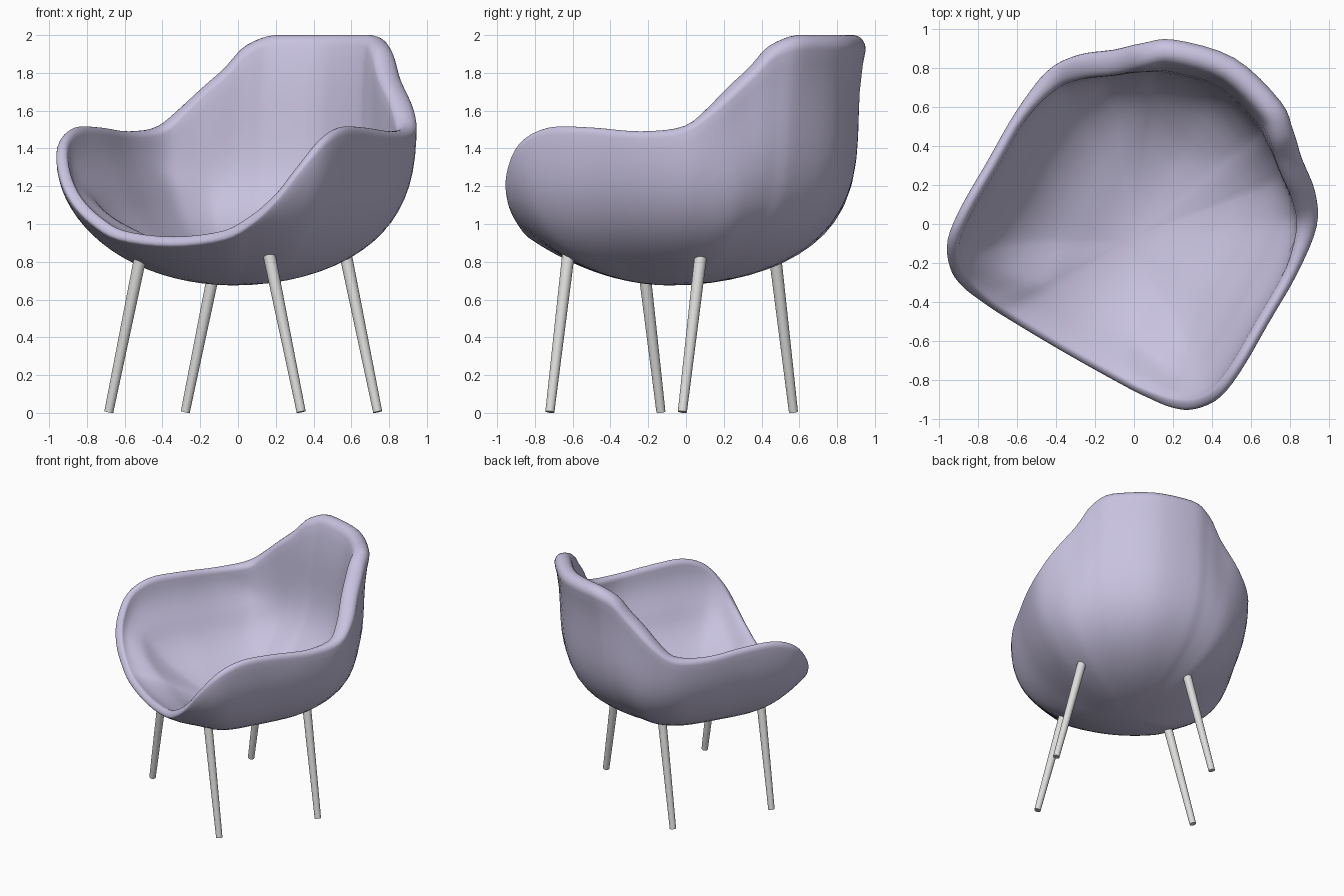
import bpy, bmesh, math
from mathutils import Matrix, Vector

cube = bpy.data.objects.get("Cube")
if cube:
    bpy.data.objects.remove(cube, do_unlink=True)

TURN = Matrix.Rotation(math.radians(-30), 4, 'Z')   # the chair stands turned


def material(name, rgb):
    mat = bpy.data.materials.new(name)
    mat.use_nodes = True
    mat.diffuse_color = (*rgb, 1)
    mat.node_tree.nodes["Principled BSDF"].inputs["Base Color"].default_value = (*rgb, 1)
    return mat


def add_object(name, bm, mat, matrix):
    mesh = bpy.data.meshes.new(name)
    bm.to_mesh(mesh)
    bm.free()
    mesh.materials.append(mat)
    obj = bpy.data.objects.new(name, mesh)
    obj.matrix_world = matrix
    bpy.context.collection.objects.link(obj)
    bpy.ops.object.select_all(action='DESELECT')
    bpy.context.view_layer.objects.active = obj
    obj.select_set(True)
    bpy.ops.object.shade_smooth_by_angle(angle=math.radians(50))
    return obj


def closed_spline(points, steps):
    """Smooth closed curve through the points (Catmull-Rom)."""
    curve, n = [], len(points)
    for i in range(n):
        a, b, c, d = (points[(i + k) % n] for k in (-1, 0, 1, 2))
        for s in range(steps):
            t = s / steps
            curve.append(0.5 * (2 * b + (c - a) * t + (2 * a - 5 * b + 4 * c - d) * t ** 2
                                + (3 * b - a - 3 * c + d) * t ** 3))
    return curve


def ease(x):
    x = min(1, max(0, x))
    return x * x * (3 - 2 * x)


lavender = material("lavender_shell", (0.58, 0.54, 0.74))
pale_grey = material("pale_grey_legs", (0.72, 0.72, 0.71))

# Rim of the shell: half outline from front centre, over the arm, to back centre
half_rim = [Vector(p) for p in (
    (0, -.76, .89), (.33, -.755, .925), (.50, -.745, 1.01), (.63, -.725, 1.13),
    (.73, -.67, 1.28), (.81, -.55, 1.43), (.835, -.36, 1.51), (.835, -.1, 1.51),
    (.835, .2, 1.49), (.80, .46, 1.52), (.705, .61, 1.64), (.56, .725, 1.80),
    (.455, .83, 1.94), (.32, .935, 1.985), (0, 1.01, 1.985))]
mirrored = [Vector((-p.x, p.y, p.z)) for p in reversed(half_rim[1:-1])]
rim = closed_spline(half_rim + mirrored, 4)
count = len(rim)

# Bowl: every rib runs from the bottom centre out and up to the rim
RINGS = 18
bottom = Vector((0, -.08, .675))
bm = bmesh.new()
centre = bm.verts.new(bottom)
rings = []
for i in range(1, RINGS + 1):
    s = (i / RINGS) ** 2
    ring = []
    for p in rim:
        rise = p.z - bottom.z
        fullness = min(3.8, 1 + 1.6 * (max(0, rise - .24) / .59) ** 1.6)
        reach = math.sqrt(1 - (1 - s) ** fullness)
        reach -= .1 * max(0, rise - .83) * math.sin(math.pi * s * s)
        neck = ease(1 - abs(abs(p.x) - .55) / .25) * ease((p.y - .4) / .2)
        reach += .04 * neck * math.sin(math.pi * s)
        ring.append(bm.verts.new((p.x * reach,
                                  bottom.y + (p.y - bottom.y) * reach,
                                  min(1.985, bottom.z + rise * s))))
    rings.append(ring)
for j in range(count):
    k = (j + 1) % count
    bm.faces.new((centre, rings[0][k], rings[0][j]))
    for inner, outer in zip(rings, rings[1:]):
        bm.faces.new((inner[j], inner[k], outer[k], outer[j]))

shell = add_object("seat_shell", bm, lavender, TURN @ Matrix.Translation((.02, 0, 0)))

# Padding: thick at the back and low on the arms, thin at the arm rim and front lip
padding = shell.vertex_groups.new(name="padding")
for v in shell.data.vertices:
    s = (((v.index - 1) // count + 1) / RINGS) ** 2
    arm = ease(abs(v.co.x) / .5)
    seat = .45 + (.4 + .25 * arm) * ease((1 - s) / .6)
    back = .45 + .55 * ease((v.co.y - .1) / .6)
    padding.add([v.index], max(seat, back), 'REPLACE')

solid = shell.modifiers.new("thickness", 'SOLIDIFY')
solid.thickness = .13
solid.offset = -1
solid.vertex_group = "padding"
bevel = shell.modifiers.new("rounded_rim", 'BEVEL')
bevel.limit_method = 'ANGLE'
bevel.angle_limit = math.radians(50)
bevel.offset_type = 'PERCENT'
bevel.width_pct = 46
bevel.segments = 5

# Four tapered legs, splayed sideways
for side, side_name in ((-1, "right"), (1, "left")):
    for end, end_name in ((-1, "front"), (1, "back")):
        foot = Vector((.062 + side * .588, -.052 + end * .405, 0))
        top = foot + Vector((-side * .2, 0, .85))
        axis = top - foot
        bm = bmesh.new()
        bmesh.ops.create_cone(bm, cap_ends=True, segments=24, radius1=.024,
                              radius2=.033, depth=axis.length)
        tilt = axis.to_track_quat('Z', 'Y').to_matrix().to_4x4()
        add_object(f"{end_name}_{side_name}_leg", bm, pale_grey,
                   TURN @ Matrix.Translation((foot + top) / 2 + Vector((0, 0, .005))) @ tilt)
